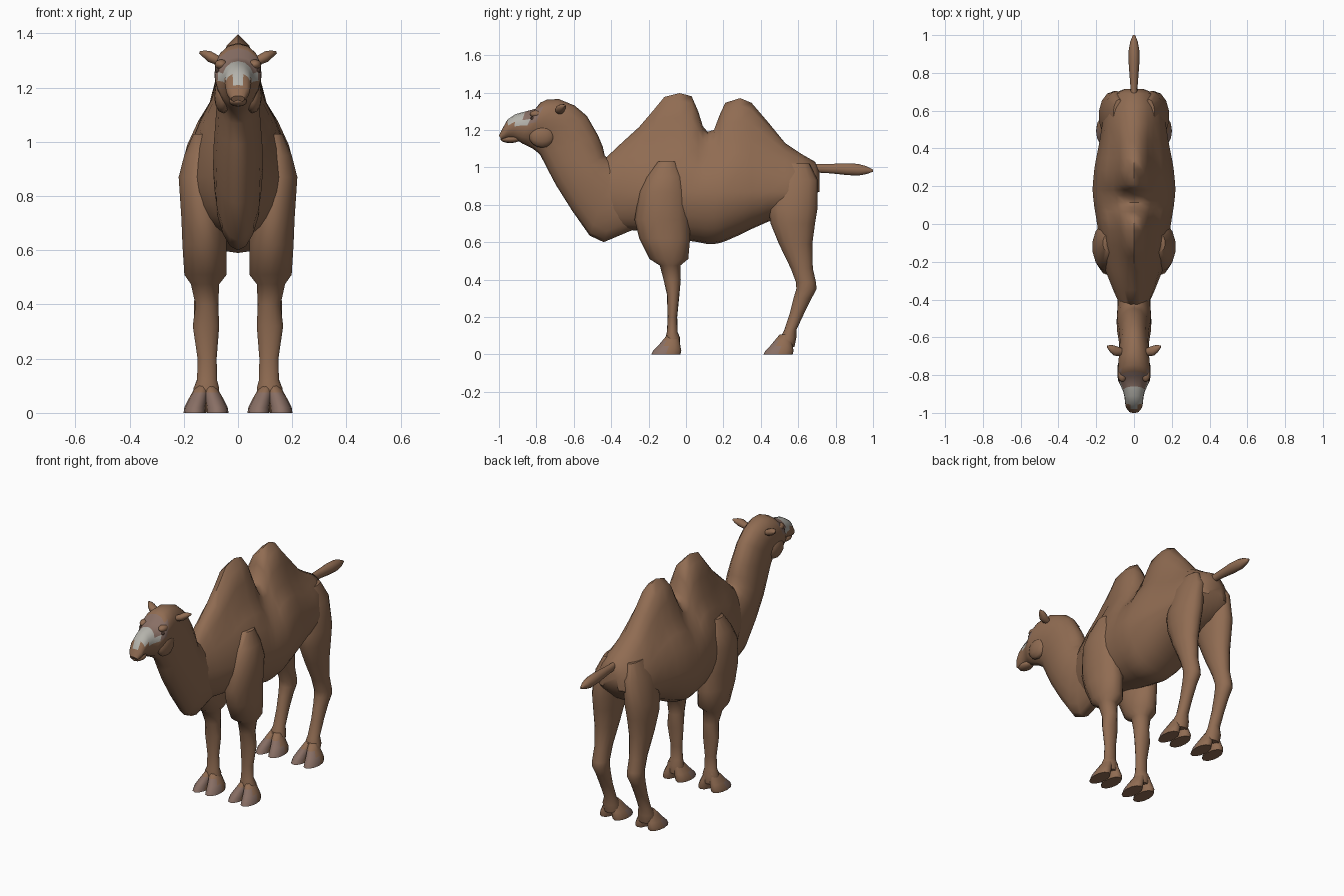
import bpy, bmesh, math
from mathutils import Vector


def material(name, rgb):
    m = bpy.data.materials.new(name)
    m.diffuse_color = (*rgb, 1)
    return m


FUR = material("brown_fur", (0.28, 0.15, 0.085))
NOSE = material("pale_grey", (0.46, 0.45, 0.41))
SKIN = material("mauve_brown", (0.25, 0.16, 0.13))
DARK = material("dark_brown", (0.06, 0.035, 0.025))


def loft(name, rings, mats=(FUR,), rule=None, mirror=False, angle=55):
    """Skin a list of equal-length rings and cap both ends."""
    bm = bmesh.new()
    loops = [[bm.verts.new(p) for p in r] for r in rings]
    n = len(loops[0])
    for a, b in zip(loops, loops[1:]):
        for i in range(n):
            j = (i + 1) % n
            bm.faces.new((a[i], a[j], b[j], b[i]))
    bm.faces.new(loops[0])
    bm.faces.new(loops[-1])
    bmesh.ops.recalc_face_normals(bm, faces=bm.faces)
    if rule:
        for f in bm.faces:
            f.material_index = rule(f.calc_center_median(), f.normal)
    me = bpy.data.meshes.new(name)
    bm.to_mesh(me)
    bm.free()
    ob = bpy.data.objects.new(name, me)
    bpy.context.collection.objects.link(ob)
    for m in mats:
        me.materials.append(m)
    bpy.ops.object.select_all(action='DESELECT')
    ob.select_set(True)
    bpy.context.view_layer.objects.active = ob
    bpy.ops.object.shade_smooth_by_angle(angle=math.radians(angle))
    if mirror:
        ob.modifiers.new("mirror", 'MIRROR')
    return ob


def ellipse(c, u, v, n=14):
    c, u, v = Vector(c), Vector(u), Vector(v)
    return [c + u * math.cos(2 * math.pi * i / n) + v * math.sin(2 * math.pi * i / n) for i in range(n)]


def flat_ring(z, y0, y1, x0, x1, n=14):
    """Horizontal oval filling the given y and x ranges."""
    return ellipse(((x0 + x1) / 2, (y0 + y1) / 2, z), (0, (y1 - y0) / 2, 0), ((x1 - x0) / 2, 0, 0), n)


def blob(name, c, r, mat, mirror=False):
    rings = []
    for i in range(9):
        t = math.pi * (0.03 + 0.94 * i / 8)
        s = math.sin(t)
        rings.append(ellipse((c[0], c[1] - r[1] * math.cos(t), c[2]), (r[0] * s, 0, 0), (0, 0, r[2] * s), 12))
    return loft(name, rings, (mat,), mirror=mirror)


# Body with two humps: y, bottom, top, half width
BODY = [(-.44, .72, 1.04, .07), (-.35, .67, 1.125, .11), (-.25, .66, 1.216, .15), (-.17, .65, 1.31, .168),
        (-.115, .64, 1.377, .178), (-.035, .62, 1.397, .19), (.03, .605, 1.38, .2), (.065, .6, 1.30, .206),
        (.09, .595, 1.22, .21), (.115, .59, 1.19, .213), (.15, .59, 1.2, .217), (.18, .595, 1.28, .219),
        (.21, .605, 1.345, .218), (.29, .64, 1.37, .21), (.35, .67, 1.345, .2), (.44, .71, 1.24, .182),
        (.53, .74, 1.13, .168), (.62, .77, 1.07, .15), (.69, .84, 1.03, .11), (.715, .9, .97, .05)]
# Upper cross-section through a hump: height fraction, width fraction
HUMP = [(0, 1), (.25, .86), (.42, .69), (.55, .5), (.76, .37), (.92, .22), (1, 0)]


def body_ring(y, zb, zt, w):
    zm = min(.87, (zb + zt) / 2 + .02)
    k = max(0, min(1, (zt - 1.04) / .25))
    half = []
    for i in range(6):
        a = math.pi / 2 * i / 6
        half.append((w * math.sin(a) ** .9, zm - (zm - zb) * math.cos(a)))
    for i, (s, f) in enumerate(HUMP):
        a = math.pi / 2 * i / 6
        s = s * k + math.sin(a) * (1 - k)
        f = f * k + math.cos(a) * (1 - k)
        half.append((w * f, zm + (zt - zm) * s))
    pts = half + [(-x, z) for x, z in half[-2:0:-1]]
    return [Vector((x, y, z)) for x, z in pts]


loft("body", [body_ring(*b) for b in BODY])

# Neck and head: upper outline point, lower outline point, half width
NECK = [(-.2, .98, -.25, .68, .10), (-.32, 1.0, -.44, .60, .085), (-.38, 1.03, -.515, .635, .088),
        (-.42, 1.05, -.61, .77, .092), (-.435, 1.065, -.695, .905, .09), (-.445, 1.11, -.74, .99, .085),
        (-.47, 1.17, -.78, 1.068, .08), (-.53, 1.275, -.80, 1.085, .077), (-.595, 1.33, -.82, 1.10, .08),
        (-.68, 1.365, -.84, 1.11, .085), (-.745, 1.362, -.86, 1.12, .087), (-.78, 1.345, -.875, 1.127, .085),
        (-.805, 1.313, -.89, 1.137, .075), (-.86, 1.298, -.91, 1.148, .058), (-.91, 1.285, -.925, 1.152, .05),
        (-.955, 1.255, -.945, 1.152, .047), (-.98, 1.21, -.965, 1.148, .042), (-1.0, 1.17, -.985, 1.145, .025)]


def neck_ring(y0, z0, y1, z1, w):
    top, low = Vector((0, y0, z0)), Vector((0, y1, z1))
    pts = ellipse((top + low) / 2, (top - low) / 2, (w, 0, 0), 16)
    # The throat side is slightly narrower than the nape side
    for i, p in enumerate(pts):
        p.x *= 1 + .12 * math.cos(2 * math.pi * i / 16)
    return pts


def head_colour(c, n):
    if c.y < -.85 and c.z > 1.225:
        return 1
    return 2 if -.87 < c.y < -.78 and c.z > 1.235 else 0


loft("neck_and_head", [neck_ring(*r) for r in NECK], (FUR, NOSE, SKIN), head_colour)
blob("lower_lip", (0, -.94, 1.15), (.034, .052, .02), FUR)
blob("cheek", (.055, -.77, 1.17), (.033, .07, .065), FUR, True)
blob("brow", (.062, -.80, 1.285), (.024, .035, .02), FUR, True)
blob("eye", (.074, -.815, 1.262), (.01, .016, .011), DARK, True)

# Ears: x, y, z, half depth, half height
EAR = [(.05, -.675, 1.295, .012, .012), (.08, -.675, 1.303, .024, .018), (.105, -.67, 1.315, .027, .02),
       (.125, -.66, 1.325, .02, .013), (.142, -.65, 1.331, .006, .004)]
loft("ear", [ellipse((x, y, z), (0, a, 0), (-b * .3, 0, b), 10) for x, y, z, a, b in EAR], mirror=True)

# Legs: height, back-to-front range, inner-to-outer range
FRONT = [(1.03, -.15, -.05, .10, .165), (.95, -.21, -.01, .07, .20), (.87, -.25, .01, .06, .221),
         (.72, -.275, .02, .045, .211), (.62, -.25, .022, .04, .207), (.51, -.195, .012, .04, .2),
         (.475, -.14, -.03, .068, .175), (.4, -.12, -.028, .072, .158), (.32, -.102, -.035, .068, .168),
         (.2, -.098, -.047, .078, .15), (.12, -.102, -.045, .076, .152), (.09, -.11, -.032, .068, .166),
         (.04, -.11, -.035, .07, .16)]
HIND = [(1.02, .50, .66, .05, .11), (.93, .46, .705, .03, .155), (.78, .44, .703, .03, .187),
        (.7, .452, .69, .04, .185), (.59, .497, .675, .055, .175), (.46, .56, .678, .07, .162),
        (.385, .588, .695, .07, .163), (.35, .59, .698, .07, .163), (.3, .575, .672, .078, .155),
        (.22, .555, .632, .082, .15), (.13, .525, .59, .08, .15), (.09, .505, .59, .07, .165),
        (.04, .495, .58, .07, .16)]
loft("front_leg", [flat_ring(*r) for r in FRONT], mirror=True)
loft("hind_leg", [flat_ring(*r) for r in HIND], mirror=True)


# Cloven feet: two spreading toes each, with bare skin at the front
def toe(name, y, side):
    cx = .118
    rings = []
    for z, yf, yb, off, w in [(0, 0, .155, .042, .041), (.02, .01, .16, .04, .04), (.045, .035, .155, .032, .036),
                              (.075, .06, .15, .021, .03), (.105, .085, .145, .012, .022)]:
        x = cx + side * off
        rings.append(flat_ring(z, y + yf, y + yb, x - w, x + w, 12))
    loft(name, rings, (FUR, SKIN), lambda c, n: int(c.y < y + .075 and n.z > 0.1), True)


for part, y in (("front", -.185), ("hind", .415)):
    for label, side in (("inner", -1), ("outer", 1)):
        toe(f"{part}_{label}_toe", y, side)

# Tail held straight out: y, height, half width, half thickness
TAIL = [(.64, 1.0, .02, .028), (.70, .995, .017, .024), (.78, .993, .023, .027), (.86, .99, .029, .033),
        (.92, .987, .028, .033), (.965, .985, .02, .022), (1.0, .982, .006, .006)]
loft("tail", [ellipse((0, y, z), (w, 0, 0), (0, 0, h), 10) for y, z, w, h in TAIL])
